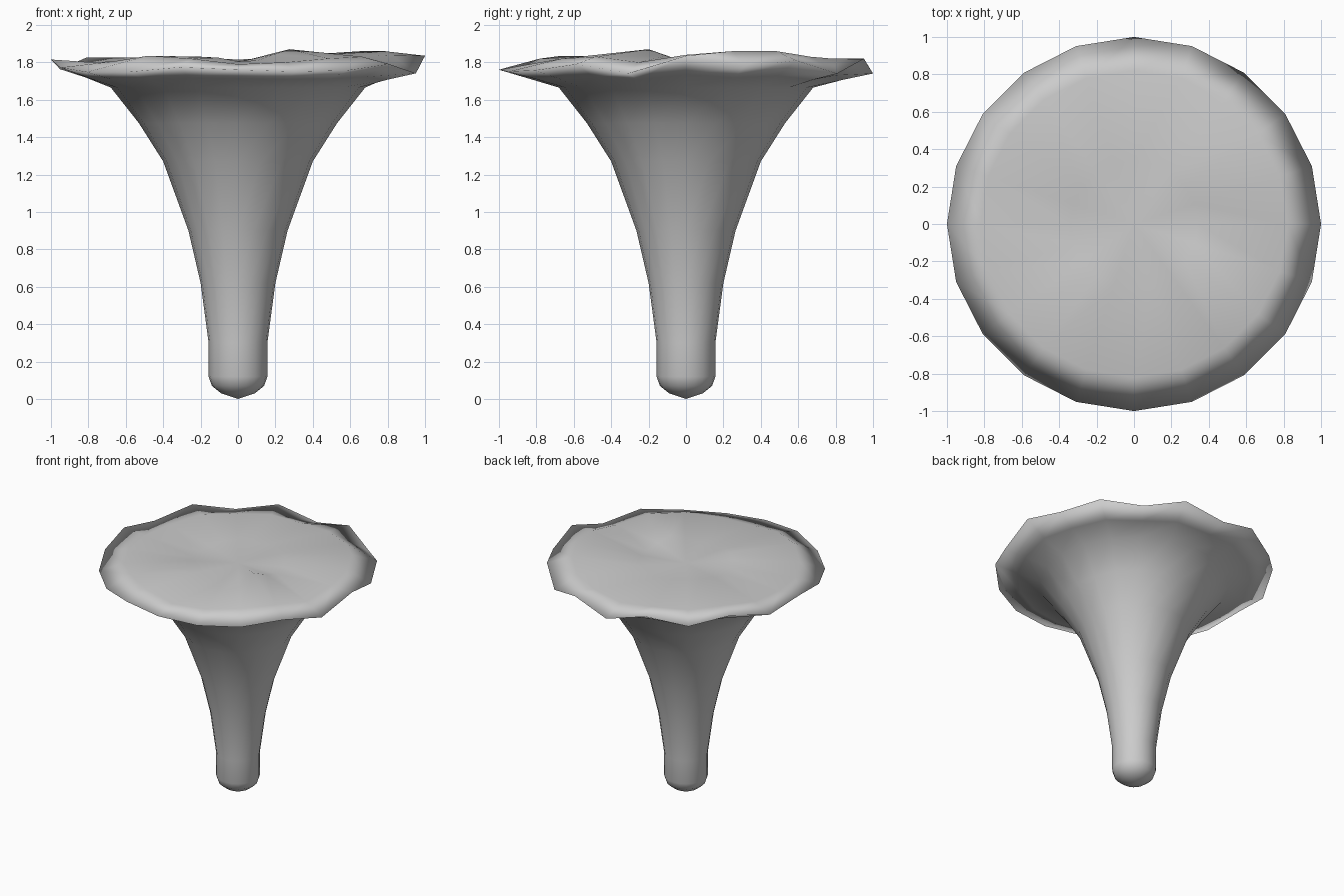
import bpy, bmesh, math

if "Cube" in bpy.data.objects:
    bpy.data.objects.remove(bpy.data.objects["Cube"])

N = 20
# heights around the cap, counter-clockwise from +x
RIM = [1.835, 1.775, 1.81, 1.74, 1.818, 1.74, 1.82, 1.763, 1.826, 1.763,
       1.815, 1.772, 1.748, 1.748, 1.774, 1.76, 1.75, 1.757, 1.79, 1.741]
SHOULDER = [1.84, 1.86, 1.86, 1.83, 1.82, 1.80, 1.82, 1.81, 1.825, 1.80,
            1.80, 1.80, 1.805, 1.835, 1.82, 1.79, 1.80, 1.82, 1.83, 1.80]
DISH = [1.805, 1.815, 1.83, 1.83, 1.82, 1.815, 1.82, 1.83, 1.825, 1.81,
        1.80, 1.805, 1.82, 1.83, 1.825, 1.805, 1.81, 1.845, 1.87, 1.835]
MEAN = sum(RIM) / N

# stem: (radius, height)
STEM = [(0.09, 0.03), (0.14, 0.07), (0.157, 0.12), (0.157, 0.3), (0.2, 0.62),
        (0.265, 0.9), (0.4, 1.27), (0.53, 1.475), (0.68, 1.665)]

bm = bmesh.new()


def ring(r, heights):
    step = 2 * math.pi / N
    return [bm.verts.new((r * math.cos(i * step), r * math.sin(i * step), h))
            for i, h in enumerate(heights)]


# mushroom body: stem rings, underside of rim, rim, then top of the cap
rings = [ring(r, [z] * N) for r, z in STEM]
rings.append(ring(0.84, [1.718 + 0.3 * (h - MEAN) for h in RIM]))
rings += [ring(1.0, RIM), ring(0.82, SHOULDER), ring(0.34, DISH)]
for a, b in zip(rings, rings[1:]):
    for i in range(N):
        j = (i + 1) % N
        bm.faces.new((a[i], a[j], b[j], b[i]))

# close the foot and the cap centre
foot = bm.verts.new((0, 0, 0))
centre = bm.verts.new((0, 0, 1.80))
for i in range(N):
    j = (i + 1) % N
    bm.faces.new((foot, rings[0][j], rings[0][i]))
    bm.faces.new((centre, rings[-1][i], rings[-1][j]))

bmesh.ops.recalc_face_normals(bm, faces=bm.faces)
for f in bm.faces:
    f.smooth = True
mesh = bpy.data.meshes.new("funnel_mushroom")
bm.to_mesh(mesh)
bm.free()
obj = bpy.data.objects.new("funnel_mushroom", mesh)
bpy.context.collection.objects.link(obj)
